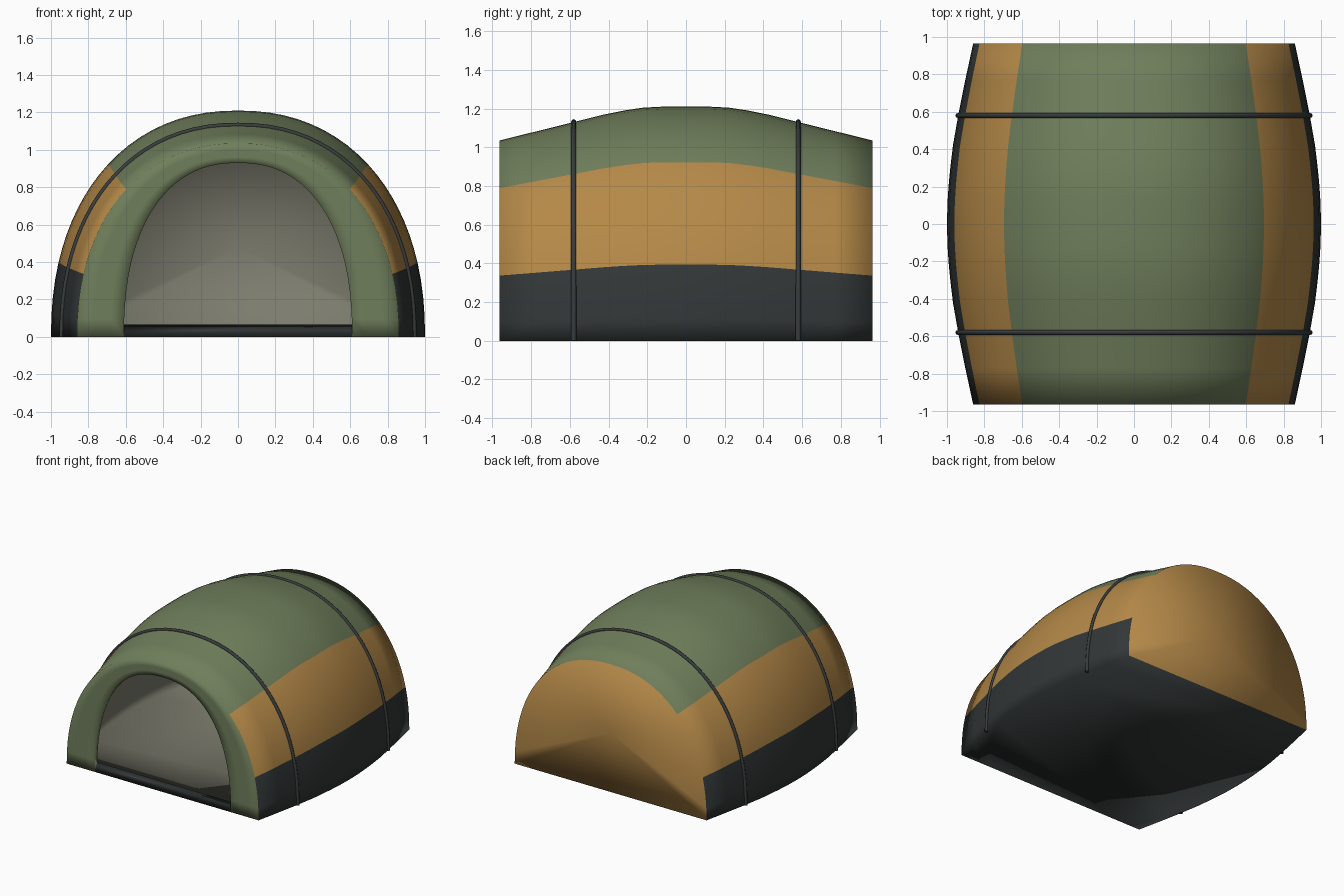
import bpy, bmesh, math

if "Cube" in bpy.data.objects:
    bpy.data.objects.remove(bpy.data.objects["Cube"])

# Stations along the tent: y -> (half width, height)
HALF = [(0.0, 1.0, 1.21), (0.12, 0.997, 1.21), (0.22, 0.99, 1.205), (0.32, 0.98, 1.19),
        (0.42, 0.968, 1.17), (0.58, 0.94, 1.13), (0.77, 0.902, 1.083), (0.965, 0.86, 1.035)]
STATIONS = [(-y, w, h) for y, w, h in reversed(HALF[1:])] + HALF

# Arch angles, with rows placed on the colour seams
SEAM_LOW, SEAM_HIGH = 16.9, 47.9
side = [SEAM_LOW * i / 4 for i in range(4)]
side += [SEAM_LOW + (SEAM_HIGH - SEAM_LOW) * i / 8 for i in range(8)]
side += [SEAM_HIGH + (90 - SEAM_HIGH) * i / 10 for i in range(10)]
ANGLES = side + [90] + [180 - a for a in reversed(side)]


def material(name, rgb):
    m = bpy.data.materials.new(name)
    m.diffuse_color = (*rgb, 1)
    m.use_nodes = True
    m.node_tree.nodes["Principled BSDF"].inputs["Base Color"].default_value = m.diffuse_color
    return m


def arch(y, w, h, p=2.2):
    """Points of a rounded arch standing on z = 0."""
    pts = []
    for a in ANGLES:
        c, s = math.cos(math.radians(a)), math.sin(math.radians(a))
        x = math.copysign(abs(c) ** (2 / p), c) * w if a != 90 else 0.0
        pts.append((x, y, h * s ** (2 / p)))
    return pts


green = material("green_fabric", (0.16, 0.21, 0.105))
orange = material("orange_fabric", (0.46, 0.25, 0.065))
dark = material("dark_fabric", (0.032, 0.038, 0.038))
liner = material("liner_fabric", (0.2, 0.2, 0.155))
pole = material("pole_grey", (0.04, 0.045, 0.045))

# Tent body: side bands, front frame, back wall and floor in one skin
bm = bmesh.new()


def face(verts, mat):
    f = bm.faces.new(verts)
    f.material_index = mat
    f.smooth = True


rings = [[bm.verts.new(p) for p in arch(*s)] for s in STATIONS]
for r0, r1 in zip(rings, rings[1:]):
    for i in range(len(ANGLES) - 1):
        mid = (ANGLES[i] + ANGLES[i + 1]) / 2
        mid = min(mid, 180 - mid)
        mat = 2 if mid < SEAM_LOW else 1 if mid < SEAM_HIGH else 0
        face((r0[i], r1[i], r1[i + 1], r0[i + 1]), mat)

# Front frame narrowing to the doorway
outer = arch(*STATIONS[0])
door = arch(STATIONS[0][0], 0.61, 0.93, 2.3)
frame = [rings[0]]
for k in (0.35, 0.7, 1.0):
    frame.append([bm.verts.new([a + (b - a) * k for a, b in zip(p, q)])
                  for p, q in zip(outer, door)])
for r0, r1 in zip(frame, frame[1:]):
    for i in range(len(ANGLES) - 1):
        face((r0[i], r0[i + 1], r1[i + 1], r1[i]), 0)

# Back wall fanned from its middle
back = rings[-1]
hub = bm.verts.new((0, STATIONS[-1][0], 0.48))
for i in range(len(back)):
    face((back[i], hub, back[(i + 1) % len(back)]), 1)

# Floor
outline = [r[0] for r in rings] + [r[-1] for r in reversed(rings)]
outline += [r[-1] for r in frame[1:]] + [r[0] for r in reversed(frame[1:])]
face(outline, 2)
bmesh.ops.recalc_face_normals(bm, faces=bm.faces)

mesh = bpy.data.meshes.new("tent_body")
bm.to_mesh(mesh)
bm.free()
for m in (green, orange, dark, liner, liner, liner):
    mesh.materials.append(m)
body = bpy.data.objects.new("tent_body", mesh)
bpy.context.collection.objects.link(body)

# Fabric thickness with the liner colour inside
solid = body.modifiers.new("thickness", "SOLIDIFY")
solid.thickness = 0.033
solid.offset = -1
solid.use_even_offset = True
solid.material_offset = 3

# Two pole hoops over the outside
for name, sign in (("front_hoop", -1), ("back_hoop", 1)):
    cu = bpy.data.curves.new(name, "CURVE")
    cu.dimensions = "3D"
    cu.bevel_depth = 0.013
    cu.bevel_resolution = 2
    cu.use_fill_caps = True
    pts = arch(sign * 0.58, 0.942, 1.132)
    sp = cu.splines.new("POLY")
    sp.points.add(len(pts) - 1)
    for p, co in zip(sp.points, pts):
        p.co = (*co, 1)
    sp.use_smooth = True
    cu.materials.append(pole)
    bpy.context.collection.objects.link(bpy.data.objects.new(name, cu))
